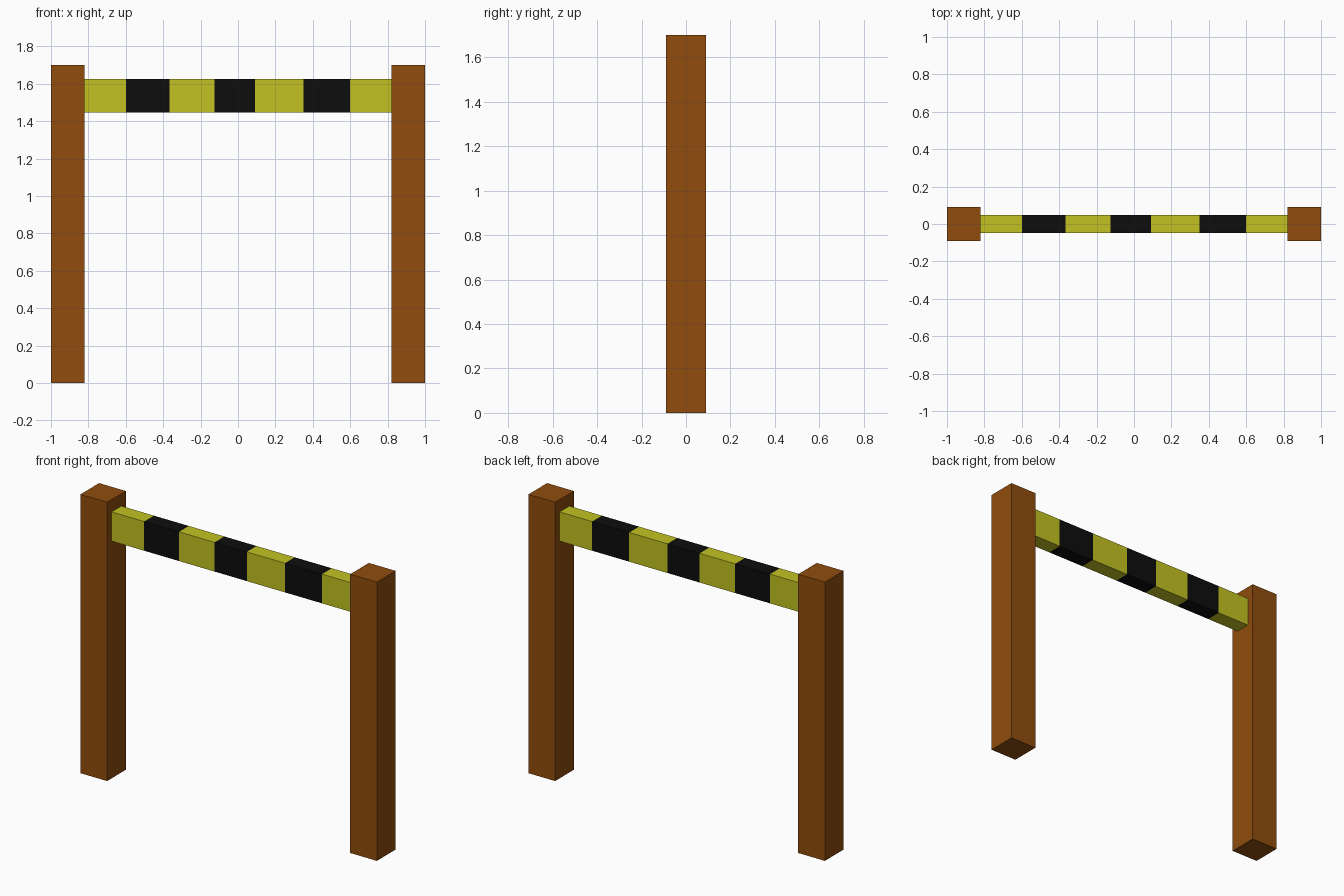
import bpy, bmesh
from mathutils import Vector

if "Cube" in bpy.data.objects:
    bpy.data.objects.remove(bpy.data.objects["Cube"])


def material(name, rgb):
    m = bpy.data.materials.new(name)
    m.diffuse_color = (*rgb, 1)
    m.use_nodes = True
    m.node_tree.nodes["Principled BSDF"].inputs["Base Color"].default_value = m.diffuse_color
    return m


def box(name, lo, hi, mats, cuts=()):
    """Box between two corners, cut across x; bands alternate between mats."""
    lo, hi = Vector(lo), Vector(hi)
    bm = bmesh.new()
    bmesh.ops.create_cube(bm, size=1)
    bmesh.ops.scale(bm, vec=hi - lo, verts=bm.verts)
    bmesh.ops.translate(bm, vec=(lo + hi) / 2, verts=bm.verts)
    for x in cuts:
        bmesh.ops.bisect_plane(bm, geom=bm.verts[:] + bm.edges[:] + bm.faces[:],
                               plane_co=(x, 0, 0), plane_no=(1, 0, 0))
    for f in bm.faces:
        band = sum(f.calc_center_median().x > x for x in cuts)
        f.material_index = band % len(mats)
    mesh = bpy.data.meshes.new(name)
    bm.to_mesh(mesh)
    bm.free()
    for m in mats:
        mesh.materials.append(m)
    obj = bpy.data.objects.new(name, mesh)
    bpy.context.collection.objects.link(obj)
    return obj


brown = material("brown_wood", (0.28, 0.073, 0.004))
yellow = material("yellow_paint", (0.54, 0.54, 0.016))
black = material("black_paint", (0.004, 0.004, 0.004))

# Upright posts
for name, x in (("left_post", -0.91), ("right_post", 0.91)):
    box(name, (x - 0.09, -0.09, 0), (x + 0.09, 0.09, 1.7), [brown])

# Striped crossbar between the posts
box("striped_crossbar", (-0.82, -0.047, 1.447), (0.82, 0.047, 1.625),
    [yellow, black], cuts=(-0.60, -0.365, -0.125, 0.092, 0.35, 0.60))
